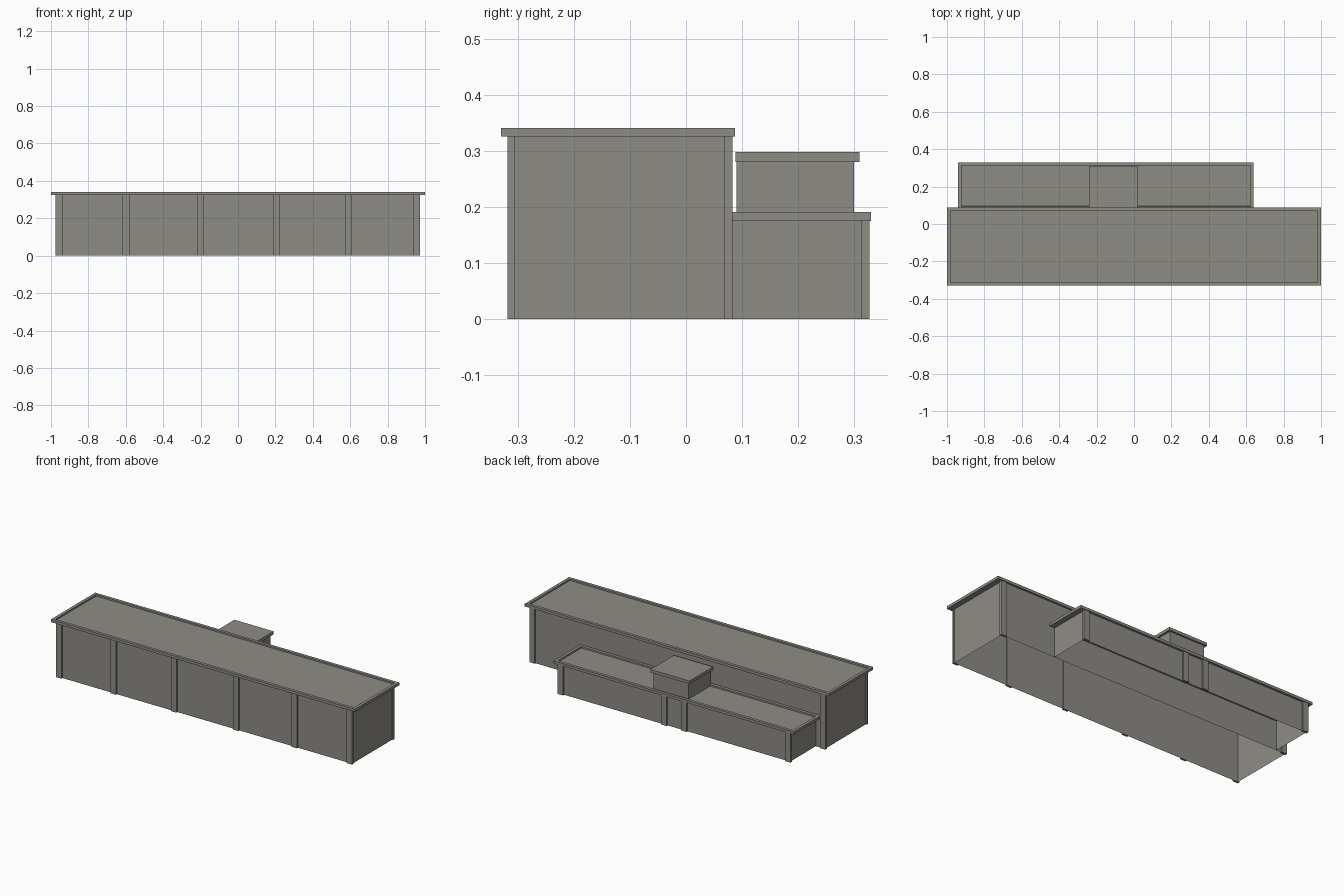
import bpy, bmesh

if "Cube" in bpy.data.objects:
    bpy.data.objects.remove(bpy.data.objects["Cube"])

stone = bpy.data.materials.new("warm grey stone")
stone.diffuse_color = (0.27, 0.262, 0.235, 1)
stone.use_nodes = True
stone.node_tree.nodes["Principled BSDF"].inputs["Base Color"].default_value = stone.diffuse_color


def box(name, x0, x1, y0, y1, z0, z1, hollow=False, rim=0.0, depth=0.0):
    """Box; hollow leaves only the four walls, rim sinks the top inside a border."""
    bm = bmesh.new()
    bmesh.ops.create_cube(bm, size=1)
    for v in bm.verts:
        v.co = (x1 if v.co.x > 0 else x0,
                y1 if v.co.y > 0 else y0,
                z1 if v.co.z > 0 else z0)
    bm.normal_update()
    if hollow:
        flat = [f for f in bm.faces if abs(f.normal.z) > 0.5]
        bmesh.ops.delete(bm, geom=flat, context='FACES_ONLY')
    elif rim:
        top = [f for f in bm.faces if f.normal.z > 0.5]
        bmesh.ops.inset_region(bm, faces=top, thickness=rim)
        # second inset forms the vertical inner side of the rim
        bmesh.ops.inset_region(bm, faces=top, thickness=0.0005, depth=-depth)
    me = bpy.data.meshes.new(name)
    bm.to_mesh(me)
    bm.free()
    me.materials.append(stone)
    ob = bpy.data.objects.new(name, me)
    bpy.context.collection.objects.link(ob)
    return ob


W = 0.036   # pilaster width

# Main hall: walls and roof with raised rim
box("main_walls", -0.967, 0.967, -0.308, 0.076, 0, 0.326, hollow=True)
box("main_roof", -1, 1, -0.33, 0.087, 0.325, 0.341, rim=0.025, depth=0.009)

# Front pilasters
for x in (-0.957, -0.599, -0.201, 0.207, 0.592, 0.955):
    box("front_pilaster", x - W / 2, x + W / 2, -0.318, -0.306, 0, 0.326)

# Rear corner pilasters
for x in (-0.957, 0.955):
    box("rear_corner_pilaster", x - W / 2, x + W / 2, 0.068, 0.083, 0, 0.326)

# Low rear wing
box("wing_walls", -0.907, 0.607, 0.076, 0.317, 0, 0.176, hollow=True)
box("wing_roof", -0.94, 0.64, 0.077, 0.33, 0.175, 0.191, rim=0.025, depth=0.009)

# Wing corner and doorway pilasters
for x in (-0.897, -0.215, -0.082, 0.597):
    box("wing_pilaster", x - W / 2, x + W / 2, 0.313, 0.327, 0, 0.176)

# Raised box on the wing roof
box("upper_box_walls", -0.225, 0.005, 0.09, 0.299, 0.178, 0.281, hollow=True)
box("upper_box_roof", -0.24, 0.018, 0.088, 0.309, 0.28, 0.298)
